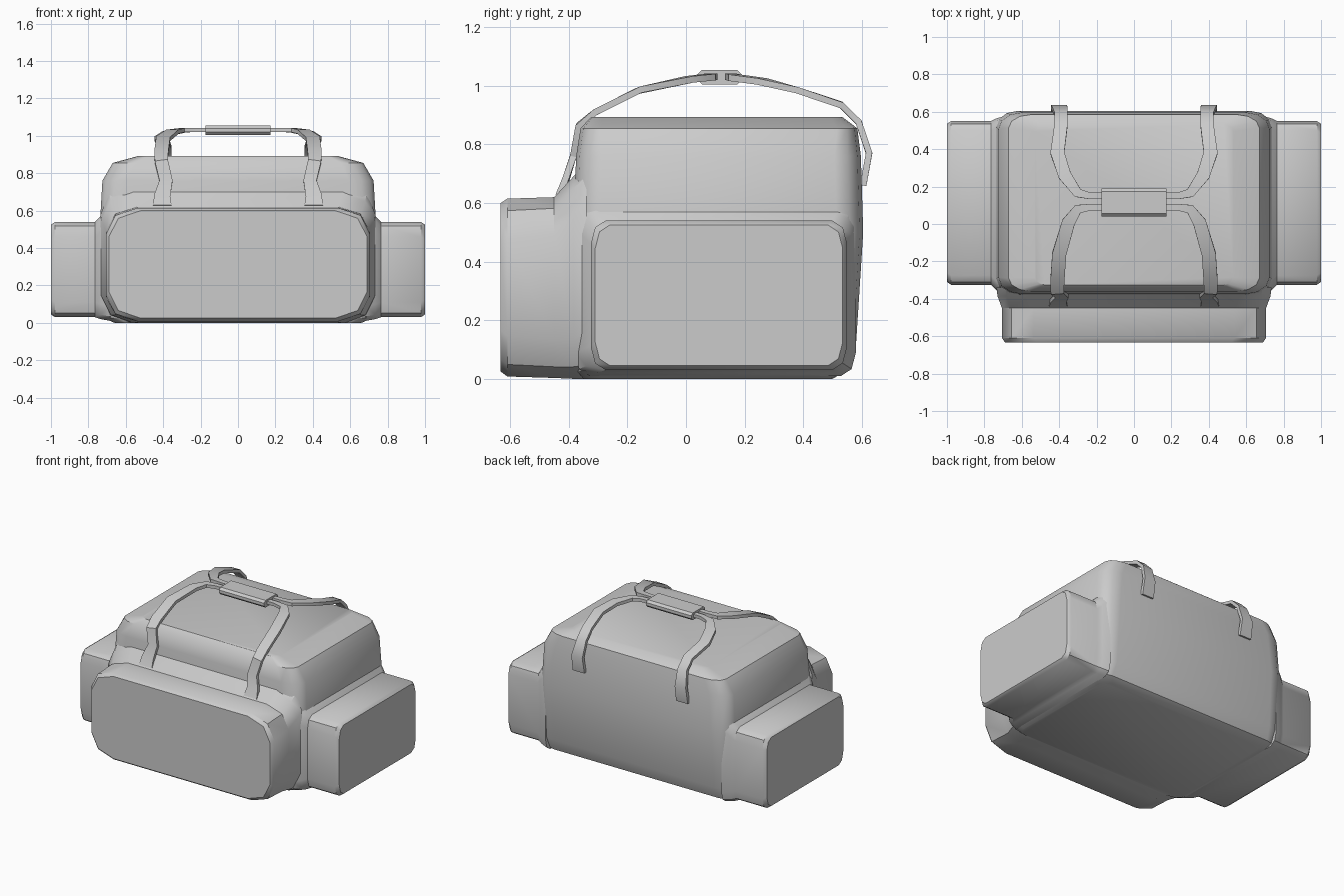
import bpy, bmesh, math
from mathutils import Vector

if "Cube" in bpy.data.objects:
    bpy.data.objects.remove(bpy.data.objects["Cube"])

grey = bpy.data.materials.new("bag grey")
grey.diffuse_color = (0.6, 0.6, 0.6, 1)
grey.use_nodes = True
grey.node_tree.nodes["Principled BSDF"].inputs["Base Color"].default_value = grey.diffuse_color


def ring(axis, pos, a0, a1, b0, b1, ra, rb, n=2):
    """Rounded rectangle of n points per corner, across the given axis."""
    pts = []
    corners = ((a1, b1, 1, 1), (a0, b1, -1, 1), (a0, b0, -1, -1), (a1, b0, 1, -1))
    for k, (a, b, sa, sb) in enumerate(corners):
        for i in range(n):
            t = math.pi / 2 * (k + i / (n - 1))
            p, q = a - sa * ra + ra * math.cos(t), b - sb * rb + rb * math.sin(t)
            pts.append(Vector({'x': (pos, p, q), 'y': (p, pos, q), 'z': (p, q, pos)}[axis]))
    return pts


def loft(name, rings, mirror=False, angle=35):
    """Skin closed rings into one capped solid."""
    bm = bmesh.new()
    rows = [[bm.verts.new(p) for p in r] for r in rings]
    n = len(rows[0])
    for r0, r1 in zip(rows, rows[1:]):
        for i in range(n):
            j = (i + 1) % n
            bm.faces.new((r0[i], r0[j], r1[j], r1[i]))
    bm.faces.new(rows[0])
    bm.faces.new(rows[-1])
    bmesh.ops.recalc_face_normals(bm, faces=bm.faces)
    me = bpy.data.meshes.new(name)
    bm.to_mesh(me)
    bm.free()
    me.materials.append(grey)
    ob = bpy.data.objects.new(name, me)
    bpy.context.collection.objects.link(ob)
    bpy.context.view_layer.objects.active = ob
    ob.select_set(True)
    bpy.ops.object.shade_smooth_by_angle(angle=math.radians(angle))
    ob.select_set(False)
    if mirror:
        ob.modifiers.new("mirror", 'MIRROR')
    return ob


# Main body: height, half width, front, back, corner radii
body = [(0.0, 0.66, -0.35, 0.50, 0.06, 0.06), (0.025, 0.715, -0.37, 0.545, 0.08, 0.07),
        (0.11, 0.735, -0.385, 0.58, 0.11, 0.08), (0.50, 0.74, -0.385, 0.605, 0.12, 0.09),
        (0.76, 0.725, -0.375, 0.597, 0.13, 0.09), (0.855, 0.67, -0.36, 0.585, 0.12, 0.07),
        (0.893, 0.53, -0.325, 0.535, 0.05, 0.04)]
loft("bag_body", [ring('z', z, -x, x, f, b, ra, rb, 4) for z, x, f, b, ra, rb in body])

# Front pocket, flaring into the body: depth, half width, bottom, top, radii
front = [(-0.34, 0.735, 0.0, 0.74, 0.16, 0.16), (-0.385, 0.73, 0.0, 0.69, 0.17, 0.14),
         (-0.45, 0.706, 0.003, 0.62, 0.17, 0.13), (-0.61, 0.706, 0.008, 0.615, 0.17, 0.14),
         (-0.633, 0.69, 0.025, 0.60, 0.17, 0.14)]
loft("front_pocket", [ring('y', y, -x, x, b, t, ra, rb, 3) for y, x, b, t, ra, rb in front])

# Side pockets, flaring into the body: x, front, back, bottom, top
side = [(0.68, -0.38, 0.58, 0.01, 0.62), (0.735, -0.355, 0.565, 0.02, 0.57),
        (0.765, -0.325, 0.55, 0.03, 0.54), (0.978, -0.325, 0.55, 0.03, 0.54),
        (1.0, -0.31, 0.535, 0.045, 0.525)]
loft("side_pocket", [ring('x', x, f, b, z0, z1, 0.05, 0.08, 3)
                     for x, f, b, z0, z1 in side], True)


def strap(name, path):
    """Flat ribbon through (point, outward normal, width)."""
    pts = [Vector(p[0]) for p in path]
    rings = []
    for i, (p, nrm, w) in enumerate(path):
        t = (pts[min(i + 1, len(pts) - 1)] - pts[max(i - 1, 0)]).normalized()
        side_dir = t.cross(Vector(nrm)).normalized()
        up = side_dir.cross(t).normalized() * 0.011
        s = side_dir * w / 2
        rings.append([pts[i] + s + up, pts[i] - s + up, pts[i] - s - up, pts[i] + s - up])
    loft(name, rings, True, 30)


# Carry straps
UP, OUT_F, OUT_B = (0, 0, 1), (0, -1, 0), (0, 1, 0)
strap("front_strap", [
    ((0.405, -0.435, 0.625), OUT_F, 0.10), ((0.405, -0.41, 0.68), OUT_F, 0.085),
    ((0.385, -0.385, 0.76), OUT_F, 0.07), ((0.41, -0.365, 0.865), (0, -1, 0.5), 0.07),
    ((0.41, -0.31, 0.91), (0, -0.7, 1), 0.075), ((0.40, -0.16, 0.985), (0, -0.4, 1), 0.075),
    ((0.35, 0.01, 1.022), UP, 0.07), ((0.30, 0.08, 1.03), UP, 0.05),
    ((0.23, 0.09, 1.032), UP, 0.035), ((0.10, 0.09, 1.032), UP, 0.035)])
strap("back_strap", [
    ((0.40, 0.605, 0.66), OUT_B, 0.09), ((0.40, 0.625, 0.77), OUT_B, 0.085),
    ((0.39, 0.59, 0.875), (0, 1, 0.4), 0.07), ((0.39, 0.53, 0.935), (0, 0.8, 1), 0.07),
    ((0.41, 0.38, 0.985), (0, 0.3, 1), 0.075), ((0.37, 0.26, 1.015), UP, 0.07),
    ((0.30, 0.165, 1.028), UP, 0.05), ((0.23, 0.15, 1.032), UP, 0.035),
    ((0.10, 0.15, 1.032), UP, 0.035)])

# Grip wrap joining both straps
loft("handle_grip", [ring('x', x, 0.04, 0.19, 1.005, 1.055, 0.015, 0.015)
                     for x in (-0.175, 0.175)])
